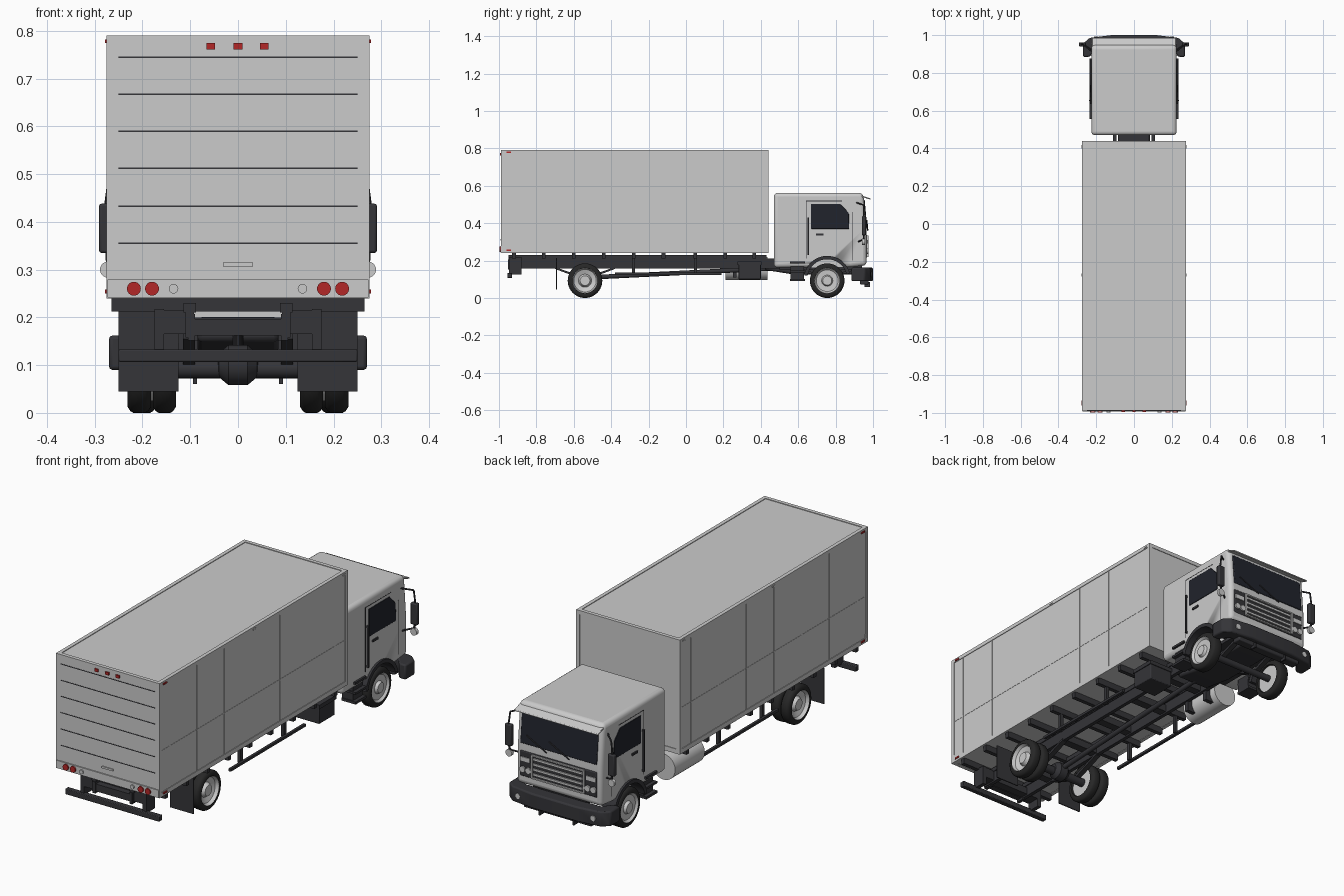
import bpy, bmesh, math
from mathutils import Vector, Matrix

if "Cube" in bpy.data.objects:
    bpy.data.objects.remove(bpy.data.objects["Cube"])

def material(name, c):
    m = bpy.data.materials.new(name)
    m.diffuse_color = (*c, 1)
    m.use_nodes = True
    m.node_tree.nodes["Principled BSDF"].inputs["Base Color"].default_value = m.diffuse_color
    return m

DARK = material("dark_plastic", (0.035, 0.035, 0.04))
RUBBER = material("rubber", (0.02, 0.02, 0.02))
GLASS = material("tinted_glass", (0.015, 0.017, 0.025))
RED = material("red_lens", (0.45, 0.02, 0.02))
PALE = material("clear_lens", (0.75, 0.75, 0.75))

def finish(name, bm, mat=None, mirror=False, bevel=0, smooth=False, seg=2):
    bmesh.ops.recalc_face_normals(bm, faces=bm.faces)
    me = bpy.data.meshes.new(name)
    bm.to_mesh(me)
    bm.free()
    ob = bpy.data.objects.new(name, me)
    bpy.context.collection.objects.link(ob)
    if mat:
        me.materials.append(mat)
    if bevel:
        b = ob.modifiers.new("bevel", 'BEVEL')
        b.width, b.segments, b.limit_method = bevel, seg, 'ANGLE'
    if mirror:
        ob.modifiers.new("mirror", 'MIRROR').use_mirror_merge = False
    if smooth or bevel:
        bpy.ops.object.select_all(action='DESELECT')
        ob.select_set(True)
        bpy.context.view_layer.objects.active = ob
        bpy.ops.object.shade_smooth_by_angle(angle=math.radians(35))
    return ob

def add_box(bm, x0, x1, y0, y1, z0, z1):
    m = Matrix.Translation(((x0+x1)/2, (y0+y1)/2, (z0+z1)/2)) @ Matrix.Diagonal((x1-x0, y1-y0, z1-z0, 1))
    bmesh.ops.create_cube(bm, size=1, matrix=m)

def boxes(name, dims, mat=None, **kw):
    bm = bmesh.new()
    for d in dims:
        add_box(bm, *d)
    return finish(name, bm, mat, **kw)

def prism(name, yz, x0, x1, mat=None, **kw):
    bm = bmesh.new()
    f = bm.faces.new([bm.verts.new((x0, y, z)) for y, z in yz])
    r = bmesh.ops.extrude_face_region(bm, geom=[f])
    bmesh.ops.translate(bm, vec=(x1-x0, 0, 0), verts=[v for v in r['geom'] if isinstance(v, bmesh.types.BMVert)])
    return finish(name, bm, mat, **kw)

def lathe(name, profile, y, z, mat=None, steps=40, **kw):
    # spin an (x, radius) profile round an axle parallel to x
    bm = bmesh.new()
    vs = [bm.verts.new((x, y, z + r)) for x, r in profile]
    es = [bm.edges.new(p) for p in zip(vs, vs[1:])]
    bmesh.ops.spin(bm, geom=vs + es, cent=(0, y, z), axis=(1, 0, 0), angle=2*math.pi, steps=steps)
    bmesh.ops.remove_doubles(bm, verts=bm.verts, dist=1e-5)
    return finish(name, bm, mat, smooth=True, **kw)

def rod(name, a, b, r, mat=None, sides=24, **kw):
    a, b = Vector(a), Vector(b)
    d = b - a
    bm = bmesh.new()
    m = Matrix.Translation((a+b)/2) @ d.to_track_quat('Z', 'Y').to_matrix().to_4x4()
    bmesh.ops.create_cone(bm, cap_ends=True, segments=sides, radius1=r, radius2=r, depth=d.length, matrix=m)
    return finish(name, bm, mat, smooth=True, **kw)

# Cargo body with raised edge rails and panel seams
boxes("cargo_box", [(-.272, .272, -.985, .437, .242, .787)])
rails = []
for s in (-1, 1):
    xa, xb = sorted((s*.275, s*.257))
    rails += [(xa, xb, -.988, .44, .772, .79), (xa, xb, -.988, .44, .24, .262)]
    rails += [(xa, xb, y, y+.016, .24, .79) for y in (-.988, .424)]
for y in (-.988, .422):
    rails += [(-.275, .275, y, y+.018, .772, .79), (-.275, .275, y, y+.018, .24, .262)]
boxes("cargo_edge_rails", rails)
boxes("cargo_side_seams", [(.27, .2732, y-.003, y+.003, .262, .772) for y in (-.91, -.7, -.49, -.28, -.07, .14, .35)]
      + [(.27, .2732, -.97, .425, .457, .461)], mirror=True)

# Rear roller door
boxes("rear_door", [(-.25, .25, -.988, -.98, .28, .775)])
boxes("door_slat_gaps", [(-.25, .25, -.9895, -.98, z-.0017, z+.0017) for z in (.355, .433, .512, .59, .667, .745)], DARK)
boxes("door_handle", [(-.031, .031, -.993, -.985, .306, .315)])
boxes("rear_sill", [(-.273, .273, -.992, -.97, .242, .279)])
for n, x, r, m in (("outer_tail_light", .218, .0145, RED), ("inner_tail_light", .18, .0145, RED), ("reverse_light", .135, .01, PALE)):
    rod(n, (x, -.99, .26), (x, -.998, .26), r, m, mirror=True)
boxes("rear_marker_lights", [(x-.009, x+.009, -.995, -.98, .761, .774) for x in (-.057, 0, .055)], RED)
boxes("side_marker_lights", [(.27, .279, -.96, -.935, z-.004, z+.004) for z in (.778, .254)], RED, mirror=True)
boxes("front_marker_lights", [(.27, .278, y-.009, y+.009, .776, .782) for y in (-.27, .41)], PALE, mirror=True)

# Chassis
boxes("frame_rails", [(.092, .11, -.95, .9, .158, .212)], DARK, mirror=True)
boxes("frame_crossmembers", [(-.1, .1, y-.02, y+.02, .165, .2) for y in (-.9, -.72, -.4, -.15, .1, .35, .55)], DARK)
boxes("floor_bearers", [(-.265, .265, y-.01, y+.01, .212, .242) for y in (-.92, -.76, -.6, -.44, -.28, -.12, .05, .21, .365)], DARK)
boxes("long_bearers", [(.088, .114, -.95, .43, .21, .23)], DARK, mirror=True)
boxes("rear_underride_bar", [(-.25, .25, -.955, -.93, .107, .133)], DARK, bevel=.003)
boxes("underride_brackets", [(.155, .175, -.945, -.88, .125, .218), (.11, .17, -.945, -.88, .165, .215)], DARK, mirror=True)
boxes("rear_cross_beam", [(-.1, .1, -.95, -.92, .162, .197), (-.105, -.09, -.953, -.91, .152, .207), (.09, .105, -.953, -.91, .152, .207)], DARK)
boxes("mudflaps", [(.125, .25, -.694, -.689, .045, .215)], DARK, mirror=True)
boxes("side_guard", [(.215, .228, -.38, .19, .123, .135)], DARK, mirror=True)
boxes("guard_hangers", [(.2, .216, y-.008, y+.008, .125, .215) for y in (-.28, .05)], DARK, mirror=True)
rod("fuel_tank", (-.185, .21, .157), (-.185, .435, .157), .062, sides=40)
boxes("tank_straps", [(-.15, -.1, y-.01, y+.01, .11, .2) for y in (.26, .39)], DARK)
boxes("battery_box", [(.11, .235, .28, .4, .1, .19)], DARK, bevel=.004)
boxes("battery_lid", [(.108, .239, .276, .404, .175, .194)], DARK)

# Wheels and running gear
def tyre(n, a, b, y):
    c = .006
    lathe(n, [(a, .068), (a, .08), (a+c, .089), (a+2*c, .0925), (b-2*c, .0925), (b-c, .089), (b, .08), (b, .068),
              (b-.008, .066), (a+.008, .066), (a, .068)], y, .0925, RUBBER, mirror=True)
tyre("front_tyre", .172, .229, .755)
tyre("rear_outer_tyre", .182, .231, -.54)
tyre("rear_inner_tyre", .13, .178, -.54)
lathe("front_rim", [(.18, 0), (.18, .068), (.227, .071), (.229, .067), (.219, .058), (.217, .03), (.23, .024), (.23, 0)], .755, .0925, mirror=True)
lathe("rear_rim", [(.14, 0), (.14, .066), (.228, .071), (.23, .067), (.215, .06), (.205, .035), (.222, .026), (.222, 0)], -.54, .0925, mirror=True)
rod("rear_axle", (-.15, -.54, .0925), (.15, -.54, .0925), .02, DARK)
lathe("differential", [(-.045, 0), (-.04, .025), (-.02, .042), (.02, .042), (.04, .025), (.045, 0)], -.54, .1, DARK)
rod("front_axle", (-.18, .755, .0925), (.18, .755, .0925), .016, DARK)
rod("drive_shaft", (0, -.51, .11), (0, .5, .16), .012, DARK)
for n, y in (("rear_leaf_spring", -.54), ("front_leaf_spring", .755)):
    prism(n, [(y-.16, .165), (y, .11), (y+.16, .165), (y+.16, .155), (y, .095), (y-.16, .155)], .09, .115, DARK, mirror=True)
prism("engine_and_gearbox", [(.42, .2), (.42, .15), (.58, .125), (.92, .125), (.92, .21)], -.085, .085, DARK, bevel=.01)

# Cab shell with wheel arches cut away
cab = prism("cab", [(.47, .162), (.47, .562), (.945, .562), (.951, .53), (.965, .365), (.966, .175), (.88, .165)], -.226, .226, bevel=.02, seg=4)
arch = rod("arch_cutter", (.13, .755, .1), (.3, .755, .1), .11, sides=40, mirror=True)
arch.hide_render = True
arch.hide_viewport = True
cut = cab.modifiers.new("arches", 'BOOLEAN')
cut.object, cut.operation, cut.solver = arch, 'DIFFERENCE', 'EXACT'
boxes("cab_floor", [(-.128, .128, .5, .94, .15, .17)], DARK)
arc = lambda r, a0, a1: [(.755 + r*math.cos(math.radians(a0+(a1-a0)*i/20)), .1 + r*math.sin(math.radians(a0+(a1-a0)*i/20))) for i in range(21)]
prism("wheel_arch_flare", arc(.125, 15, 170) + arc(.107, 170, 15), .165, .236, DARK, mirror=True, smooth=True)

# Cab glass and doors
prism("windscreen", [(.93, .525), (.9555, .525), (.969, .372), (.94, .372)], -.203, .203, GLASS, bevel=.004)
prism("side_window", [(.668, .37), (.668, .503), (.825, .503), (.87, .455), (.872, .37)], .21, .229, GLASS, mirror=True, bevel=.002)
boxes("door_seams", [(.22, .2268, .642, .645, .21, .52), (.22, .2268, .89, .893, .2, .46), (.22, .2268, .642, .835, .517, .52)], DARK, mirror=True)
boxes("door_handles", [(.22, .232, .695, .735, .335, .345)], DARK, mirror=True)
boxes("grab_rails", [(.23, .238, .65, .657, .23, .43), (.22, .236, .65, .657, .23, .24), (.22, .236, .65, .657, .42, .43)], DARK, mirror=True)
prism("sun_visor", [(.94, .548), (.985, .533), (.986, .526), (.94, .54)], -.222, .222, bevel=.002)
for x in (-.06, .06):
    rod("wiper", (x, .972, .362), (x+.11, .967, .415), .003, DARK, sides=8)

# Front grille, lamps and bumper
boxes("grille_panel", [(-.205, .205, .955, .969, .215, .338)], DARK, bevel=.006)
boxes("grille_bars", [(-.13, .13, .96, .975, z-.005, z+.005) for z in (.24, .264, .288, .313)])
boxes("grille_surround", [(-.14, .14, .96, .977, z-.003, z+.003) for z in (.222, .33)]
      + [(x-.004, x+.004, .96, .977, .222, .33) for x in (-.138, .138)])
for x in (.157, .188):
    rod("headlamp", (x, .96, .25), (x, .976, .25), .0145, PALE, mirror=True)
boxes("indicator_lamp", [(.15, .2, .96, .973, .29, .31)], PALE, mirror=True)
bm = bmesh.new()
outline = [(-.27, .885), (-.27, .955), (-.235, .985), (-.12, 1), (.12, 1), (.235, .985), (.27, .955), (.27, .885), (.235, .885), (.2, .93), (-.2, .93), (-.235, .885)]
f = bm.faces.new([bm.verts.new((x, y, .09)) for x, y in outline])
r = bmesh.ops.extrude_face_region(bm, geom=[f])
bmesh.ops.translate(bm, vec=(0, 0, .072), verts=[v for v in r['geom'] if isinstance(v, bmesh.types.BMVert)])
finish("front_bumper", bm, DARK, bevel=.007)
boxes("bumper_valance", [(-.18, .18, .93, .975, .072, .095)], DARK, bevel=.005)
boxes("tow_hooks", [(.086, .094, .955, .985, .06, .085)], DARK, mirror=True)
rod("fog_lamp", (.2, .97, .125), (.2, .993, .125), .013, PALE, mirror=True)

# Cab steps
boxes("cab_steps", [(.16, .218, .56, .632, .1, .19), (.16, .236, .555, .637, .185, .196), (.16, .236, .555, .637, .137, .147), (.16, .236, .555, .637, .09, .102)], DARK, mirror=True)

# Mirrors on bent arms
boxes("mirror", [(.256, .291, .94, .962, .335, .438)], DARK, bevel=.005, mirror=True)
lathe_disc = rod("round_mirror", (.272, .942, .3), (.272, .957, .3), .017, mirror=True)
for path in ([(.22, .91, .51), (.268, .95, .497), (.277, .951, .43)], [(.22, .92, .3), (.268, .951, .315), (.274, .951, .34)], [(.274, .951, .34), (.272, .95, .3)]):
    for a, b in zip(path, path[1:]):
        rod("mirror_arm", a, b, .004, DARK, sides=10, mirror=True)
